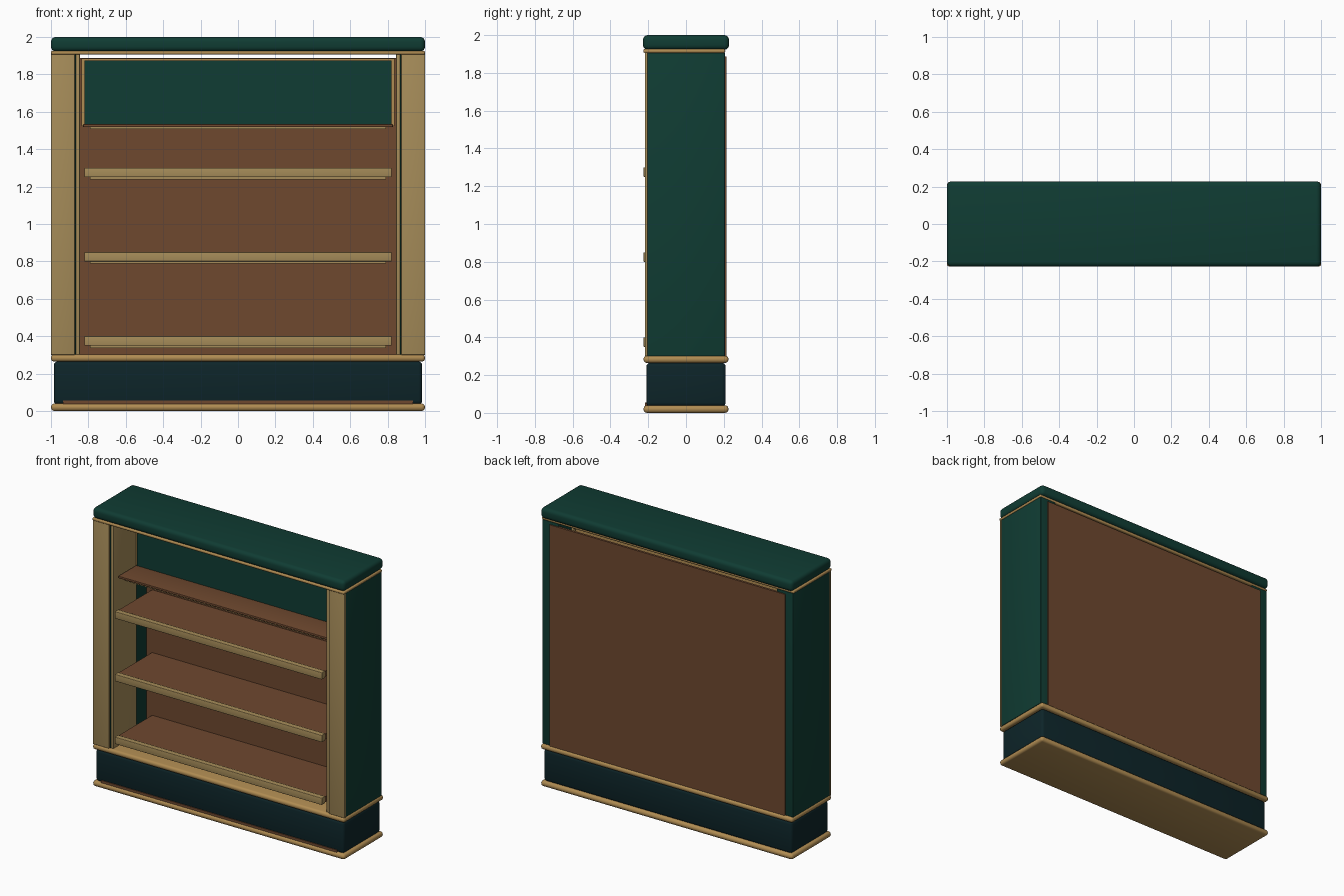
import bpy

cube = bpy.data.objects.get("Cube")
if cube:
    bpy.data.objects.remove(cube, do_unlink=True)


def material(name, rgb):
    m = bpy.data.materials.new(name)
    m.use_nodes = True
    m.diffuse_color = (*rgb, 1)
    m.node_tree.nodes["Principled BSDF"].inputs["Base Color"].default_value = (*rgb, 1)
    return m


GREEN = material("dark green paint", (0.005, 0.045, 0.033))
TEAL = material("deep teal paint", (0.004, 0.018, 0.022))
WOOD = material("brown wood", (0.156, 0.065, 0.028))
TAN = material("pale gold wood", (0.38, 0.262, 0.1))
GOLD = material("gold trim", (0.434, 0.262, 0.085))


def box(name, x, y, z, mat, bevel=0.0, segments=3):
    """Box between (low, high) limits on each axis, with rounded edges."""
    limits = (x, y, z)
    centre = [(a + b) / 2 for a, b in limits]
    bpy.ops.mesh.primitive_cube_add(size=1, location=centre)
    ob = bpy.context.object
    ob.name = name
    for v in ob.data.vertices:
        for i, (a, b) in enumerate(limits):
            v.co[i] *= b - a
    ob.data.materials.append(mat)
    if bevel:
        mod = ob.modifiers.new("rounded edges", 'BEVEL')
        mod.width, mod.segments = bevel, segments
        bpy.ops.object.modifier_apply(modifier=mod.name)
        bpy.ops.object.shade_smooth_by_angle()
    return ob


def wide(half):
    return (-half, half)


def pair(name, inner, outer, y, z, mat, bevel=0.0):
    """Matching boxes on the left and right."""
    box("left_" + name, (inner, outer), y, z, mat, bevel)
    box("right_" + name, (-outer, -inner), y, z, mat, bevel)


# Plinth with rounded mouldings
DEPTH = wide(0.225)
box("bottom_moulding", wide(1), DEPTH, (0, 0.04), GOLD, 0.018)
box("plinth", wide(0.985), wide(0.21), (0.035, 0.265), TEAL, 0.02)
box("plinth_strip", wide(0.935), (-0.216, -0.2), (0.035, 0.055), WOOD)
box("plinth_moulding", wide(1), DEPTH, (0.265, 0.302), GOLD, 0.016)

# Side posts, their front boards and the stepped inner lining
POST = (0.3, 1.908)
pair("post", 0.866, 0.995, wide(0.206), POST, GREEN, 0.004)
pair("post_front", 0.872, 1.0, (-0.218, -0.204), POST, TAN, 0.003)
pair("inner_lining", 0.846, 0.868, (-0.205, 0.06), POST, TAN, 0.003)

# Back panel, stopping just short of the top
box("back_panel", wide(0.935), (0.198, 0.214), (0.3, 1.888), WOOD)

# Shelves with a front lip and a cleat underneath
for i, z in enumerate((0.35, 0.80, 1.25), 1):
    box(f"shelf_{i}", wide(0.82), (-0.185, 0.2), (z + 0.005, z + 0.045), WOOD)
    box(f"shelf_lip_{i}", wide(0.822), (-0.224, -0.185), (z, z + 0.05), TAN, 0.003)
    box(f"shelf_cleat_{i}", wide(0.79), (-0.2, -0.18), (z - 0.012, z + 0.005), TAN)

# Header: framed panel standing on a narrow ledge
box("header_ledge", wide(0.828), (-0.175, 0.06), (1.518, 1.534), WOOD, 0.003)
box("ledge_cleat", wide(0.79), (-0.165, -0.15), (1.508, 1.52), TAN)
box("header_frame", wide(0.836), (0.035, 0.06), (1.525, 1.886), GOLD)
box("header_panel", wide(0.82), (0.025, 0.04), (1.532, 1.874), GREEN)

# Top cap
box("cap_moulding", wide(1), (-0.226, 0.208), (1.906, 1.926), GOLD, 0.008)
box("top_cap", wide(1), wide(0.228), (1.922, 2.0), GREEN, 0.026, 4)
